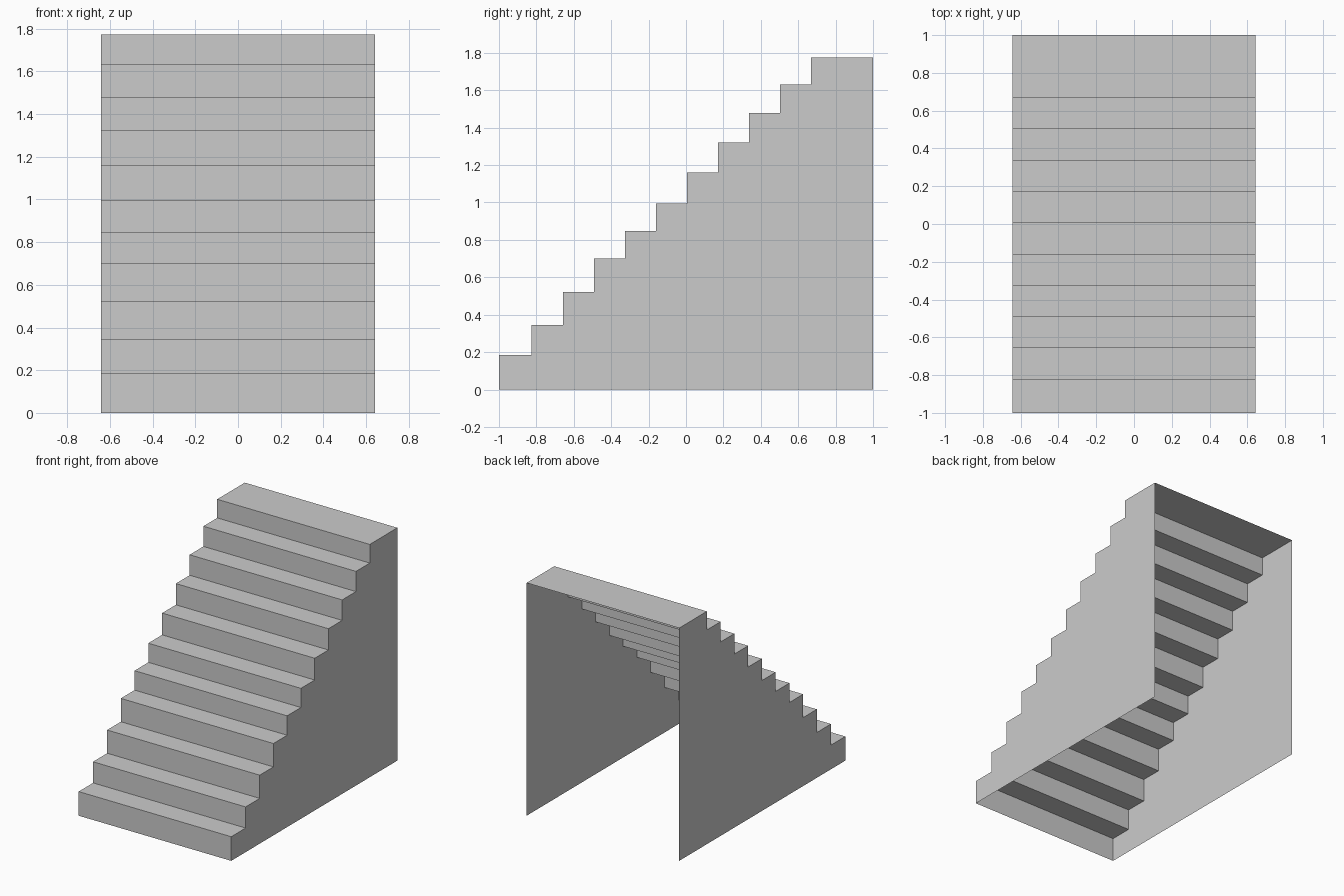
import bpy

if "Cube" in bpy.data.objects:
    bpy.data.objects.remove(bpy.data.objects["Cube"])

HALF_WIDTH = 0.643
# Riser positions (y) and tread heights (z), front to back
RISERS = [-1.0, -0.827, -0.657, -0.492, -0.327, -0.161,
          0.005, 0.17, 0.336, 0.502, 0.668]
HEIGHTS = [0.184, 0.345, 0.522, 0.70, 0.848, 0.994,
           1.16, 1.322, 1.478, 1.632, 1.774]
BACK = 1.0


def add_mesh(name, verts, faces):
    mesh = bpy.data.meshes.new(name)
    mesh.from_pydata(verts, [], faces)
    mesh.update()
    obj = bpy.data.objects.new(name, mesh)
    bpy.context.collection.objects.link(obj)
    return obj


# Stepped profile in the yz plane, from the front foot to the top back edge
profile = [(RISERS[0], 0.0)]
for y, z, y_next in zip(RISERS, HEIGHTS, RISERS[1:] + [BACK]):
    profile += [(y, z), (y_next, z)]

# Treads and risers: the profile swept across the width, open below and behind
verts = [(x, y, z) for y, z in profile for x in (-HALF_WIDTH, HALF_WIDTH)]
faces = [(2 * i, 2 * i + 1, 2 * i + 3, 2 * i + 2) for i in range(len(profile) - 1)]
add_mesh("treads_and_risers", verts, faces)

# Thin side walls closing the profile down to the floor
outline = profile + [(BACK, 0.0)]
for name, x in (("left_wall", -HALF_WIDTH), ("right_wall", HALF_WIDTH)):
    order = list(range(len(outline)))
    if x > 0:
        order.reverse()
    add_mesh(name, [(x, y, z) for y, z in outline], [order])

# Left wall winding must face outward (-x)
for name, sign in (("left_wall", -1), ("right_wall", 1)):
    mesh = bpy.data.objects[name].data
    if mesh.polygons[0].normal.x * sign < 0:
        mesh.flip_normals()
